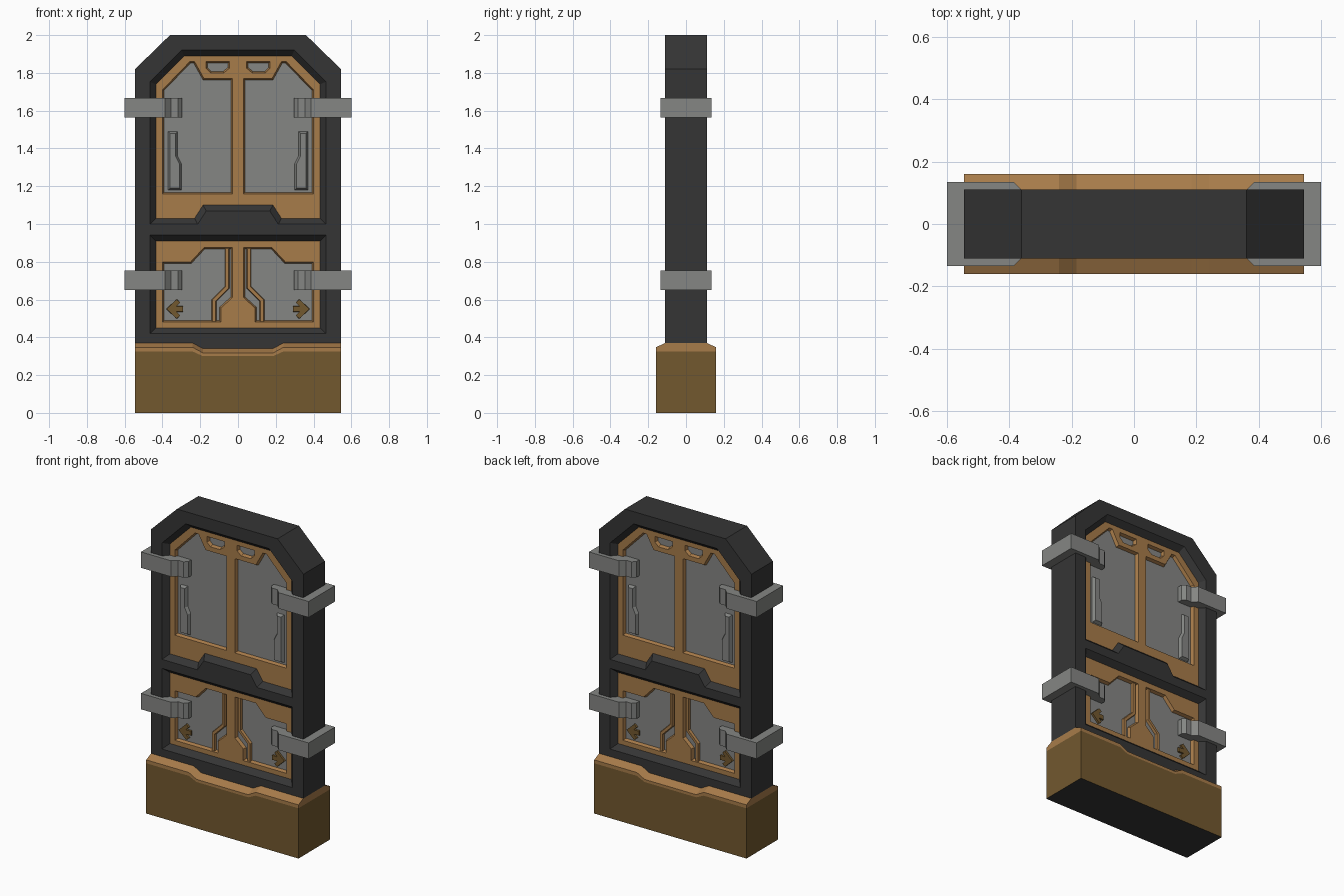
import bpy, bmesh
from mathutils import Vector
from mathutils.geometry import tessellate_polygon

if "Cube" in bpy.data.objects:
    bpy.data.objects.remove(bpy.data.objects["Cube"])


def material(name, rgb):
    m = bpy.data.materials.new(name)
    m.use_nodes = True
    m.diffuse_color = (*rgb, 1)
    m.node_tree.nodes["Principled BSDF"].inputs["Base Color"].default_value = (*rgb, 1)
    return m


DARK = material("charcoal", (0.036, 0.036, 0.036))
GOLD = material("warm tan", (0.39, 0.20, 0.068))
BROWN = material("brown", (0.17, 0.098, 0.028))
GREY = material("metal grey", (0.235, 0.24, 0.23))

# Depths of the layers (the front faces -y)
FACE, PANEL, GLASS, BASE = -0.11, -0.075, -0.055, -0.16


def flip(points):
    return [(-x, z) for x, z in reversed(points)]


def sym(half):
    """Closed counter-clockwise outline from its right half, bottom to top."""
    return half + flip(half)


def inset(points, d):
    """Move every edge of a counter-clockwise outline inwards by d."""
    result = []
    for i, p in enumerate(points):
        a, b, c = Vector(points[i - 1]), Vector(p), Vector(points[(i + 1) % len(points)])
        e, f = (b - a).normalized(), (c - b).normalized()
        n, m = Vector((-e.y, e.x)), Vector((-f.y, f.x))
        result.append(tuple(b + (n + m) * d / (1 + n.dot(m))))
    return result


def finish(name, bm, mats, axes):
    mesh = bpy.data.meshes.new(name)
    bm.to_mesh(mesh)
    bm.free()
    for m in mats:
        mesh.materials.append(m)
    ob = bpy.data.objects.new(name, mesh)
    bpy.context.collection.objects.link(ob)
    mod = ob.modifiers.new("mirror", 'MIRROR')
    mod.use_axis = ('X' in axes, 'Y' in axes, False)
    return ob


def part(name, loops, mat, axes="XY", cap=True, cap_mat=None, holes=()):
    """Join (outline, depth) loops from outside to inside, then cap the last one."""
    bm = bmesh.new()
    rings = [[bm.verts.new((x, y, z)) for x, z in pts] for pts, y in loops]
    for a, b in zip(rings, rings[1:]):
        for i in range(len(a)):
            j = (i + 1) % len(a)
            bm.faces.new((a[i], a[j], b[j], b[i]))
    if holes:
        y = loops[-1][1]
        verts = list(rings[-1])
        polys = [[v.co for v in verts]]
        for h in holes:
            ring = [bm.verts.new((x, y, z)) for x, z in h]
            verts += ring
            polys.append([v.co for v in ring])
        flat = [[Vector((c.x, c.z, 0)) for c in poly] for poly in polys]
        for tri in tessellate_polygon(flat):
            f = bm.faces.new([verts[i] for i in tri])
            f.normal_update()
            if f.normal.y > 0:
                f.normal_flip()
    elif cap:
        bm.faces.new(rings[-1]).material_index = 1 if cap_mat else 0
    return finish(name, bm, [mat, cap_mat] if cap_mat else [mat], axes)


def raised(name, pts, height, bevel, mat):
    return part(name, [(pts, GLASS), (inset(pts, bevel), GLASS - height)], mat)


def clip(name, low, high):
    """Bracket wrapping the side of the frame, front to back."""
    half = [(0.6, -0.135), (0.386, -0.135), (0.355, -0.105), (0.317, -0.105),
            (0.296, -0.085), (0.296, -0.045), (0.5, -0.045)]
    profile = half + [(x, -y) for x, y in reversed(half)]
    bm = bmesh.new()
    face = bm.faces.new([bm.verts.new((x, y, low)) for x, y in profile])
    new = bmesh.ops.extrude_face_region(bm, geom=[face], use_keep_orig=True)["geom"]
    bmesh.ops.translate(bm, vec=(0, 0, high - low),
                        verts=[v for v in new if isinstance(v, bmesh.types.BMVert)])
    bmesh.ops.recalc_face_normals(bm, faces=bm.faces)
    finish(name, bm, [GREY], "X")


def ledge(z, drop=0.03):
    """Right half of the stepped line along the top of the base."""
    return [(0.185, z - drop), (0.24, z), (0.545, z)]


# Outlines of openings and windows
body = sym(ledge(0.37) + [(0.545, 1.82), (0.36, 2.0)])
upper = sym([(0.185, 1.10), (0.23, 1.03), (0.435, 1.03), (0.435, 1.74), (0.285, 1.89)])
lower = sym([(0.435, 0.45), (0.435, 0.91)])
main_window = [(0.03, 1.16), (0.4, 1.16), (0.4, 1.71), (0.255, 1.86),
               (0.23, 1.86), (0.18, 1.77), (0.03, 1.77)]
small_window = [(0.075, 1.8), (0.145, 1.8), (0.17, 1.825), (0.17, 1.86),
                (0.045, 1.86), (0.045, 1.825)]
lower_window = [(0.09, 0.48), (0.4, 0.48), (0.4, 0.8), (0.25, 0.8), (0.18, 0.875),
                (0.03, 0.875), (0.03, 0.61), (0.09, 0.555)]

# Dark frame, its sloping rims and the tan panels set into it
openings = {"upper": (upper, [main_window, small_window]), "lower": (lower, [lower_window])}
rims = {k: inset(v[0], -0.031) for k, v in openings.items()}
part("door_frame", [(body, 0), (body, FACE)], DARK, "Y", holes=list(rims.values()))
for key, (outline, windows) in openings.items():
    part(key + "_rim", [(rims[key], FACE), (outline, PANEL)], DARK, "Y", cap=False)
    part(key + "_panel", [(outline, PANEL)], GOLD, "Y",
         holes=windows + [flip(w) for w in windows])

# Recessed windows
for name, w in (("main_window", main_window), ("small_window", small_window),
                ("lower_window", lower_window)):
    part(name, [(w, PANEL), (inset(w, 0.008), GLASS)], GOLD, cap_mat=GREY)

# Handles, pipes and arrows on the windows
raised("handle", [(0.3, 1.18), (0.37, 1.18), (0.37, 1.49), (0.32, 1.49),
                  (0.32, 1.36), (0.3, 1.32)], 0.02, 0.01, GREY)
raised("pipe", [(0.115, 0.48), (0.14, 0.48), (0.14, 0.6), (0.07, 0.67), (0.07, 0.875),
                (0.045, 0.875), (0.045, 0.66), (0.115, 0.59)], 0.016, 0.004, GOLD)
raised("arrow", [(0.38, 0.55), (0.325, 0.602), (0.305, 0.585), (0.325, 0.565), (0.29, 0.565),
                 (0.29, 0.535), (0.325, 0.535), (0.305, 0.515), (0.325, 0.498)],
       0.012, 0.001, BROWN)

# Side clips
clip("upper_clip", 1.565, 1.668)
clip("lower_clip", 0.65, 0.753)

# Base block with a dark underside, and its sloping tan trim
block = sym([(0.545, 0)] + list(reversed(ledge(0.325, 0.025))))
base = part("base", [(block, 0), (block, BASE)], BROWN, "Y")
base.data.materials.append(DARK)
for face in base.data.polygons:
    if face.normal.z < -0.9:
        face.material_index = 1
trim_low, trim_high = (sym(ledge(0.325, 0.025) + list(reversed(ledge(z))))
                       for z in (0.347, 0.37))
part("base_trim", [(trim_high, 0), (trim_high, FACE), (trim_low, BASE)], GOLD, "Y")
